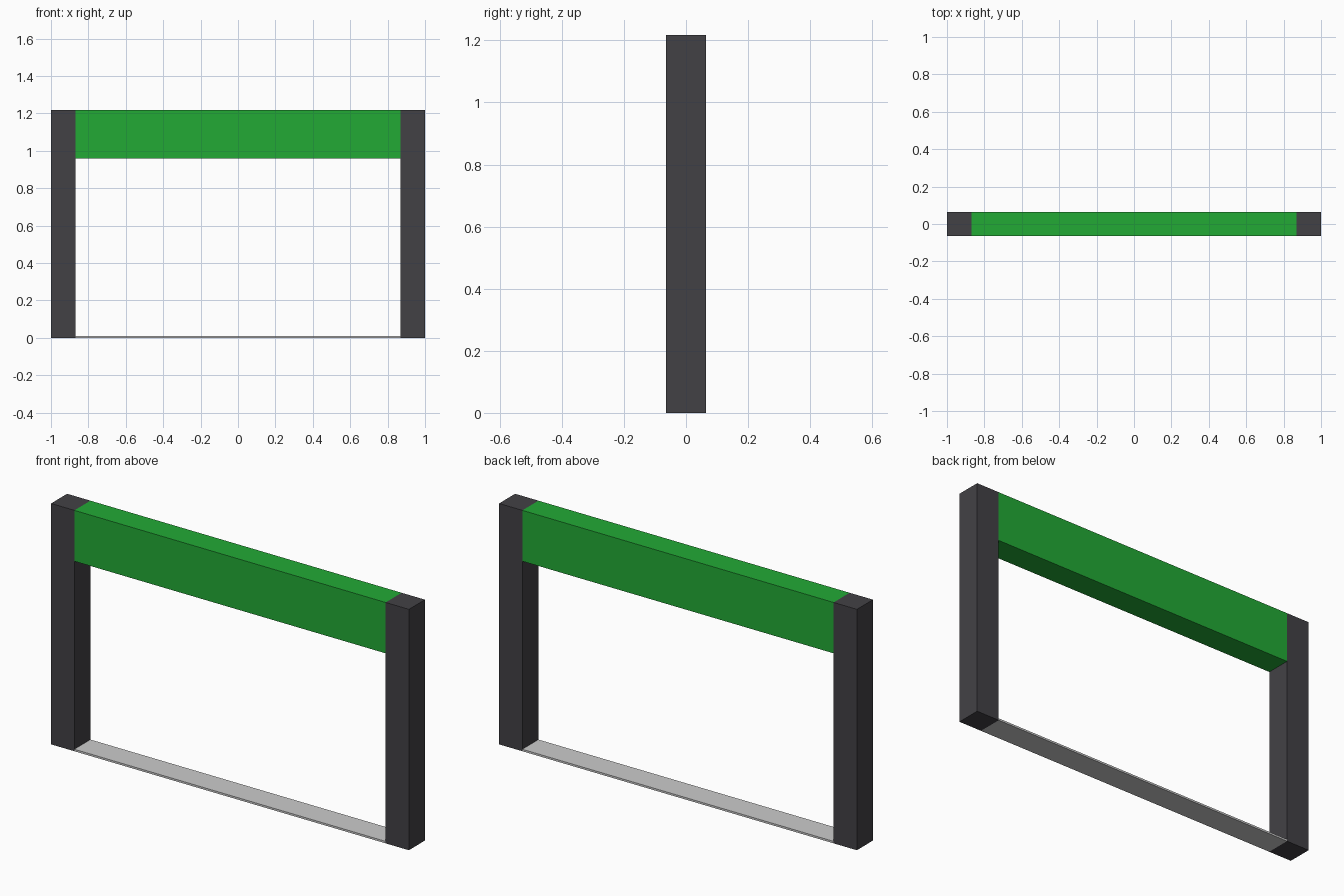
import bpy

cube = bpy.data.objects.get("Cube")
if cube:
    bpy.data.objects.remove(cube, do_unlink=True)

HALF_LENGTH = 1.0
HEIGHT = 1.217
DEPTH = 0.128
POST = 0.13
BEAM_BOTTOM = 0.96
SILL = 0.01
SPAN = 2 * (HALF_LENGTH - POST)


def material(name, color):
    mat = bpy.data.materials.new(name)
    mat.use_nodes = True
    mat.diffuse_color = (*color, 1)
    mat.node_tree.nodes["Principled BSDF"].inputs["Base Color"].default_value = (*color, 1)
    return mat


def box(name, x, width, bottom, top, mat):
    bpy.ops.mesh.primitive_cube_add(size=1, location=(x, 0, (bottom + top) / 2))
    obj = bpy.context.object
    obj.name = name
    obj.scale = (width, DEPTH, top - bottom)
    bpy.ops.object.transform_apply(location=False, rotation=False, scale=True)
    obj.data.materials.append(mat)
    return obj


charcoal = material("charcoal", (0.055, 0.053, 0.06))
green = material("green", (0.016, 0.4, 0.036))
light_grey = material("light grey", (0.6, 0.6, 0.6))

# Upright posts at both ends
for side, name in ((1, "left_post"), (-1, "right_post")):
    box(name, side * (HALF_LENGTH - POST / 2), POST, 0, HEIGHT, charcoal)

# Beam between the post tops, and thin sill on the ground
box("top_beam", 0, SPAN, BEAM_BOTTOM, HEIGHT, green)
box("ground_sill", 0, SPAN, 0, SILL, light_grey)
